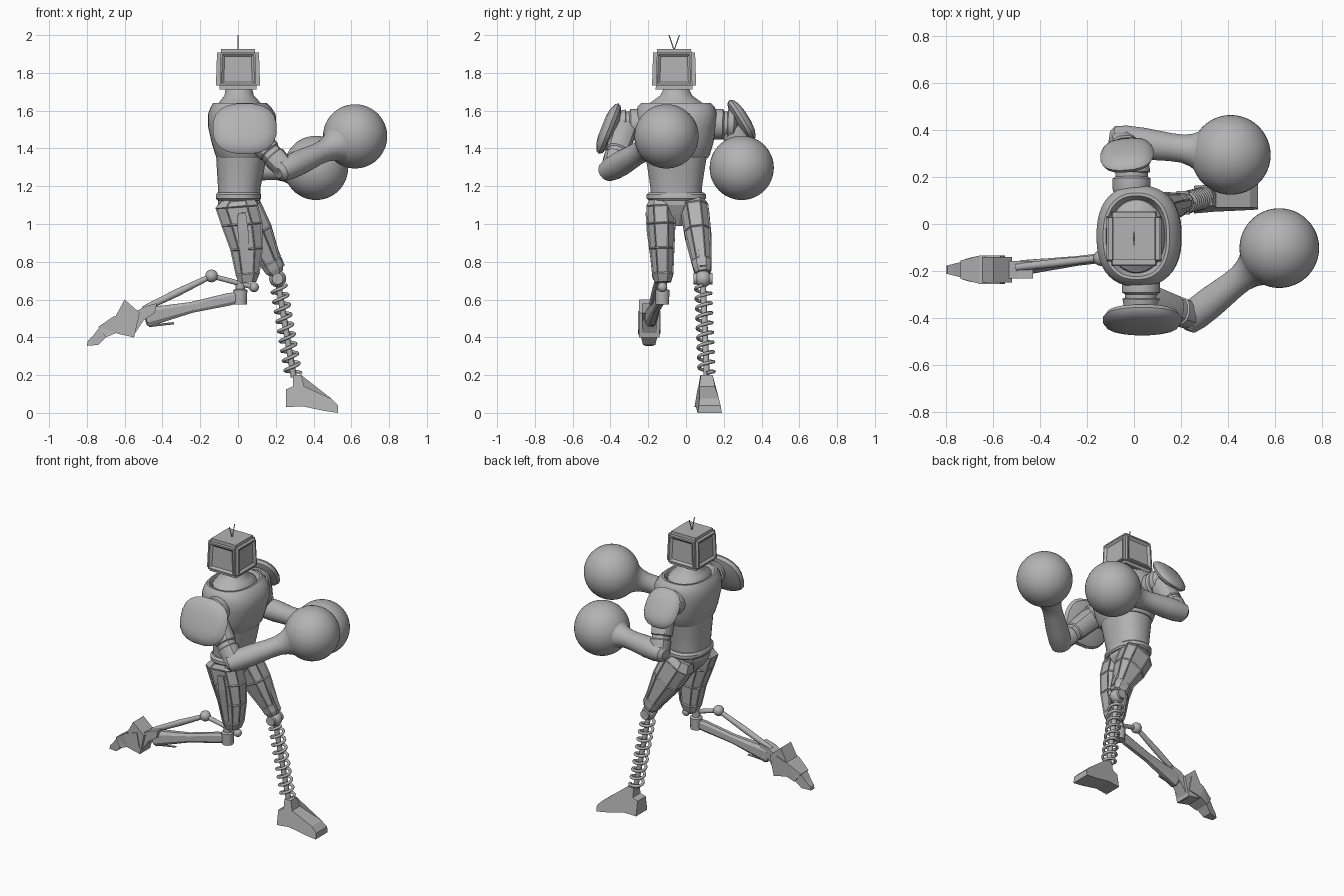
import bpy, bmesh, math
from mathutils import Vector

if "Cube" in bpy.data.objects:
    bpy.data.objects.remove(bpy.data.objects["Cube"])

grey = bpy.data.materials.new("plain grey")
grey.use_nodes = True
COLOUR = (0.45, 0.45, 0.45, 1)
grey.diffuse_color = COLOUR
grey.node_tree.nodes["Principled BSDF"].inputs["Base Color"].default_value = COLOUR
X, Y, Z = Vector((1, 0, 0)), Vector((0, 1, 0)), Vector((0, 0, 1))


def finish(name, bm, smooth=True):
    bmesh.ops.recalc_face_normals(bm, faces=bm.faces)
    mesh = bpy.data.meshes.new(name)
    bm.to_mesh(mesh)
    bm.free()
    mesh.materials.append(grey)
    ob = bpy.data.objects.new(name, mesh)
    bpy.context.collection.objects.link(ob)
    if smooth:
        bpy.ops.object.select_all(action='DESELECT')
        ob.select_set(True)
        bpy.context.view_layer.objects.active = ob
        bpy.ops.object.shade_smooth_by_angle(angle=math.radians(35))
    return ob


def limb(name, start, end, profile, ref=X, sides=24, power=2, smooth=True, panel=False):
    """Loft along start-end; profile rows are (t, radius along ref, other radius, shift)."""
    start, end = Vector(start), Vector(end)
    axis = (end - start).normalized()
    a = (ref - axis * ref.dot(axis)).normalized()
    b = axis.cross(a)
    bm = bmesh.new()
    rings = []
    for t, ra, rb, *shift in profile:
        mid = start.lerp(end, t) + a * (shift[0] if shift else 0)
        ring = []
        for i in range(sides):
            ang = math.tau * (i + 0.5) / sides
            c, s = math.cos(ang), math.sin(ang)
            u = math.copysign(abs(c) ** (2 / power), c) * ra
            v = math.copysign(abs(s) ** (2 / power), s) * rb
            ring.append(bm.verts.new(mid + a * u + b * v))
        rings.append(ring)
    walls = []
    for low, high in zip(rings, rings[1:]):
        for i in range(sides):
            j = (i + 1) % sides
            walls.append(bm.faces.new((low[i], low[j], high[j], high[i])))
    bm.faces.new(rings[0])
    bm.faces.new(rings[-1])
    if panel:
        bmesh.ops.recalc_face_normals(bm, faces=bm.faces)
        big = [f for f in walls if f.calc_area() > 0.004]
        bmesh.ops.inset_individual(bm, faces=big, thickness=0.008, depth=-0.005)
    return finish(name, bm, smooth)


def rod(name, start, end, radius, sides=12):
    return limb(name, start, end, [(0, radius, radius), (1, radius, radius)],
                ref=Vector((0.3, 0.5, 0.8)), sides=sides)


def ball(name, centre, radius, segments=24):
    bm = bmesh.new()
    bmesh.ops.create_uvsphere(bm, u_segments=segments, v_segments=segments // 2, radius=radius)
    bmesh.ops.translate(bm, verts=bm.verts, vec=centre)
    return finish(name, bm)


def prism(name, outline, middle, half):
    """Extrude an x-z outline across y, with a half width that varies along it."""
    bm = bmesh.new()
    sides = [[bm.verts.new((x, middle(x) + s * half(x, z), z)) for x, z in outline] for s in (-1, 1)]
    for side in sides:
        bm.faces.new(side)
    n = len(outline)
    for i in range(n):
        j = (i + 1) % n
        bm.faces.new((sides[0][i], sides[0][j], sides[1][j], sides[1][i]))
    bmesh.ops.triangulate(bm, faces=[f for f in bm.faces if len(f.verts) > 4])
    return finish(name, bm, False)


# Head: bevelled box with framed panels, and two antennae
bm = bmesh.new()
bmesh.ops.create_cube(bm, size=1)
for v in bm.verts:
    taper = 0.94 if v.co.z > 0 else 1
    v.co = Vector((v.co.x * 0.235 * taper, v.co.y * 0.235 * taper - 0.063, v.co.z * 0.215 + 1.82))
bmesh.ops.bevel(bm, geom=bm.edges[:], offset=0.02, segments=2, affect='EDGES')
panels = [f for f in bm.faces if f.calc_area() > 0.02 and abs(f.normal.z) < 0.5]
bmesh.ops.inset_individual(bm, faces=panels, thickness=0.012, depth=0)
bmesh.ops.inset_individual(bm, faces=panels, thickness=0.018, depth=-0.012)
finish("head", bm, False)
for name, tip in (("antenna_right", -0.09), ("antenna_left", -0.035)):
    rod(name, (0, -0.063, 1.92), (0.0, tip, 2.0), 0.003, 6)

# Body: everything lofted upward about the spine
FOOT, TOP = (0, -0.052, 0), (0, -0.052, 1)
limb("neck", FOOT, TOP, [(1.56, .13, .17, .015), (1.63, .12, .155, .01), (1.655, .1, .12, .008),
     (1.68, .078, .085, .006), (1.73, .068, .06, .005)], sides=32)
limb("chest_vest", FOOT, TOP, [(1.35, .128, .168, .018), (1.365, .14, .178, .02), (1.43, .16, .198, .02),
     (1.52, .182, .212, .022), (1.58, .18, .216, .02), (1.62, .16, .205, .015), (1.64, .142, .185, .01),
     (1.64, .13, .172, .01), (1.6, .115, .15, .01)], sides=40, power=2.4)
limb("waist", FOOT, TOP, [(1.14, .112, .135, .005), (1.2, .114, .138, .007), (1.28, .125, .15, .013),
     (1.37, .135, .165, .018)], sides=32, power=2.3)
limb("belt", FOOT, TOP, [(1.125, .112, .145, .003), (1.135, .12, .158, .003), (1.155, .12, .158, .003),
     (1.167, .112, .145, .003)], sides=32, power=2.3)
limb("pelvis", FOOT, TOP, [(0.99, .04, .035, .01), (1.05, .085, .07), (1.1, .11, .12), (1.135, .11, .135)],
     sides=12, power=2.5, smooth=False)

# Shoulders
PAD = [(0, .55, .55), (.25, .92, .92), (.5, 1, 1), (.7, .93, .93), (.9, .7, .7), (1, .4, .4)]


def shoulder_pad(name, centre, normal, wide, tall, thick):
    n = Vector(normal).normalized() * thick / 2
    c = Vector(centre)
    limb(name, c - n, c + n, [(t, a * wide, b * tall) for t, a, b in PAD], sides=20, power=2.5)


shoulder_pad("right_shoulder_pad", (.035, -.41, 1.505), (0, -1, .4), .17, .145, .075)
shoulder_pad("left_shoulder_pad", (-.03, .295, 1.55), (-.1, .82, .5), .115, .125, .07)
for side, x, y0, y1 in (("right", .03, -.2, -.365), ("left", -.01, .1, .27)):
    limb(side + "_shoulder_joint", (x, y0, 1.53), (x, y1, 1.525),
         [(0, .07, .07), (.3, .082, .082), (.55, .082, .082), (.6, .07, .07), (.7, .07, .07),
          (.72, .08, .08), (.9, .075, .075), (1, .05, .05)])

# Arms and round gloves
ARMS = {
    "right": ((.04, -.32, 1.52), (.25, -.395, 1.29), (.62, -.103, 1.464)),
    "left": ((-.01, .24, 1.51), (-.055, .355, 1.285), (.413, .295, 1.297)),
}
for side, (shoulder, elbow, hand) in ARMS.items():
    limb(side + "_upper_arm", shoulder, elbow, [(0, .06, .06), (.15, .068, .068), (.6, .062, .062),
         (.62, .055, .055), (.7, .055, .055), (.72, .062, .062), (1, .055, .055)], sides=12, power=2.5)
    limb(side + "_forearm", elbow, hand, [(-.11, .03, .035), (-.07, .054, .06), (.04, .064, .068),
         (.2, .066, .068), (.45, .058, .06), (.56, .06, .06), (.64, .07, .07), (.7, .085, .085),
         (.76, .115, .115)], ref=Z, sides=28)
    ball(side + "_glove", hand, .17, 48)

# Left leg: faceted thigh, knee ball, spring shin and wedge foot
limb("left_thigh", (0, .04, 1.12), (.205, .09, .74), [(0, .08, .055), (.12, .11, .08), (.45, .1, .075),
     (.85, .06, .055), (.94, .055, .05), (1, .04, .04)], sides=8, power=2.6, smooth=False, panel=True)
limb("left_thigh_ridge", (.075, .06, 1.08), (.225, .09, .77), [(0, .04, .02), (.3, .055, .028),
     (1, .035, .02)], sides=4, power=2, smooth=False)
ball("left_knee", (.21, .09, .71), .045)
limb("left_knee_axle", (.21, .04, .71), (.21, .14, .71), [(0, .03, .03), (1, .03, .03)], sides=16)
knee, ankle = Vector((.214, .09, .68)), Vector((.295, .11, .19))
rod("left_shin_rod", knee, ankle, .016)
curve = bpy.data.curves.new("left_shin_spring", 'CURVE')
curve.dimensions = '3D'
curve.bevel_depth = .009
curve.bevel_resolution = 2
turns, steps = 9, 20
spline = curve.splines.new('POLY')
spline.points.add(turns * steps)
along = (ankle - knee).normalized()
u = along.cross(Y).normalized()
w = along.cross(u)
for i, point in enumerate(spline.points):
    ang = math.tau * i / steps
    pos = knee.lerp(ankle, .02 + .95 * i / (turns * steps)) + .04 * (u * math.cos(ang) + w * math.sin(ang))
    point.co = (*pos, 1)
curve.materials.append(grey)
bpy.context.collection.objects.link(bpy.data.objects.new("left_shin_spring", curve))
prism("left_foot", [(.29, .2), (.335, .2), (.35, .14), (.495, .075), (.53, .04), (.53, 0), (.46, .01),
      (.34, .035), (.255, .03), (.255, .125), (.29, .14)],
      lambda x: .105 + .08 * (x - .27), lambda x, z: .064 - .165 * z)

# Right leg: faceted thigh, knee joint, trailing shin with piston
limb("right_thigh", (0, -.135, 1.13), (.035, -.122, .69), [(0, .09, .06), (.08, .12, .08, -.01),
     (.3, .115, .08, .01), (.6, .092, .07, .025), (.9, .068, .06, .02), (1, .05, .045, .015)],
     sides=8, power=2.6, smooth=False, panel=True)
limb("right_thigh_ridge", (.02, -.2, 1.06), (.04, -.165, .75), [(0, .03, .02), (.3, .04, .027),
     (1, .025, .02)], sides=4, smooth=False)
limb("right_knee", (.012, -.125, .7), (.012, -.125, .575), [(0, .025, .025), (.35, .025, .025),
     (.4, .038, .038), (1, .036, .036)], sides=16)
ball("right_knee_ball", (.085, -.125, .665), .026, 16)
limb("right_shin", (0, -.128, .612), (-.49, -.188, .505), [(0, .03, .022), (.1, .035, .022),
     (.5, .03, .022), (.75, .042, .028), (.97, .055, .034), (1, .045, .03)],
     ref=Z, sides=8, power=2.8, smooth=False)
joint = (-.14, -.145, .725)
ball("piston_joint", joint, .034, 16)
rod("piston_front", (.085, -.125, .665), joint, .014)
limb("piston_rear", joint, (-.5, -.185, .55), [(0, .014, .014), (.5, .02, .018), (1, .016, .016)], ref=Z)
rod("shin_fin", (-.34, -.17, .475), (-.47, -.185, .46), .006, 6)

# Right foot: overlapping wedge plates ending in a toe
FOOT_PARTS = {
    "right_heel": [(-.43, .58), (-.49, .565), (-.57, .52), (-.56, .4), (-.5, .49), (-.44, .53)],
    "right_instep": [(-.6, .6), (-.52, .53), (-.55, .4), (-.64, .42), (-.66, .49)],
    "right_sole": [(-.57, .54), (-.66, .51), (-.74, .455), (-.7, .4), (-.64, .425), (-.55, .44)],
    "right_toe": [(-.67, .47), (-.74, .445), (-.77, .405), (-.795, .38), (-.8, .355), (-.74, .36), (-.68, .42)],
}
for i, (name, outline) in enumerate(FOOT_PARTS.items()):
    wide = (.038, .055, .06, .05)[i]
    prism(name, outline, lambda x: -.195, lambda x, z: wide * min(1, .35 + (x + .8) * 5))
